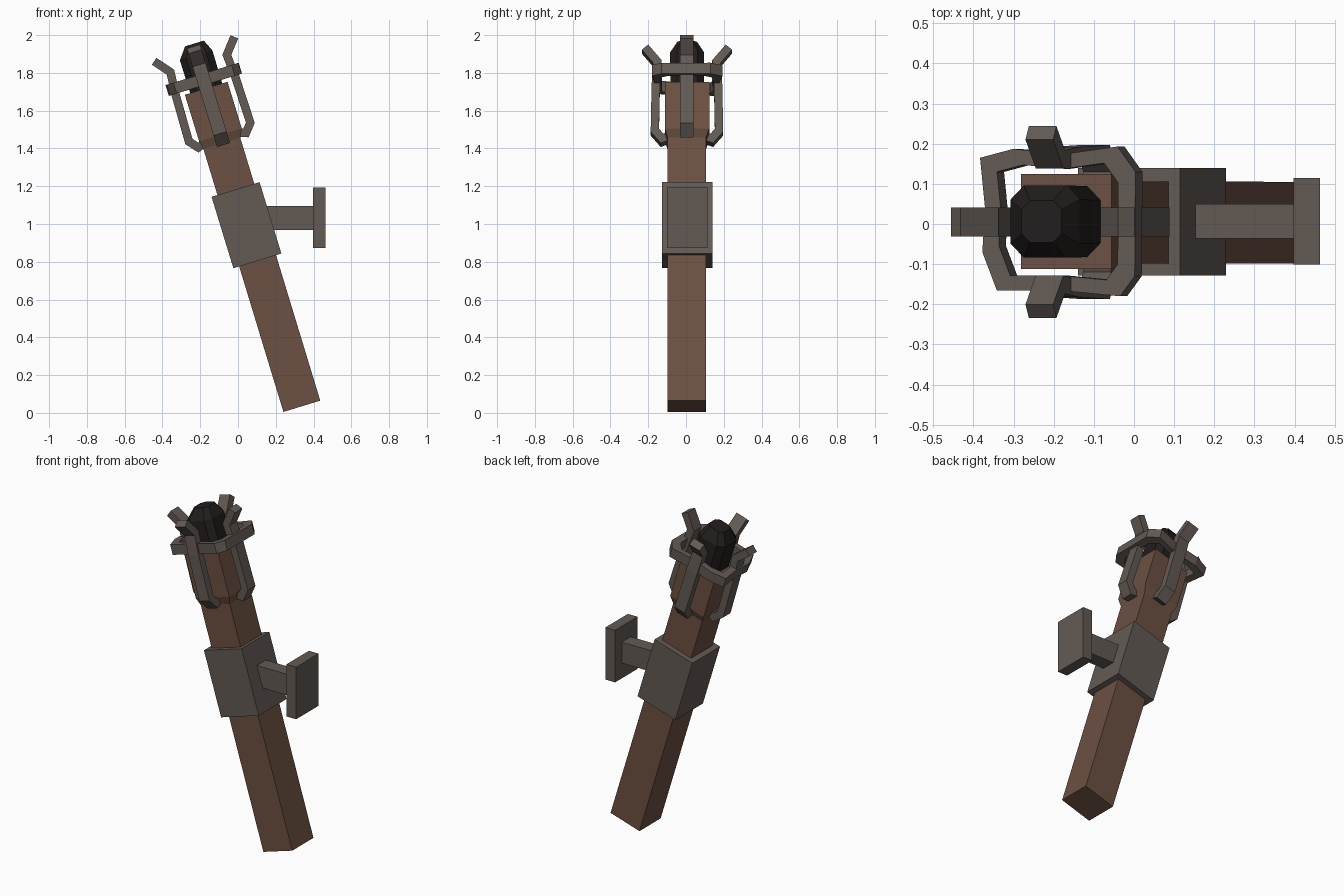
import bpy, bmesh, math
from mathutils import Matrix, Vector

if "Cube" in bpy.data.objects:
    bpy.data.objects.remove(bpy.data.objects["Cube"])

# Tilted frame: local z runs along the torch shaft, origin at its foot
TILT = Matrix.Translation((0.338, 0, 0.035)) @ Matrix.Rotation(math.radians(-17), 4, 'Y')
CV, CY = 0.008, 0.005  # centre of the torch head in the tilted frame


def material(name, rgb):
    m = bpy.data.materials.new(name)
    m.diffuse_color = (*rgb, 1)
    m.use_nodes = True
    m.node_tree.nodes["Principled BSDF"].inputs["Base Color"].default_value = m.diffuse_color
    return m


WOOD = material("wood", (0.15, 0.08, 0.055))
IRON = material("iron", (0.125, 0.102, 0.088))
COAL = material("coal", (0.016, 0.013, 0.012))


def finish(name, bm, mat, matrix=Matrix()):
    bmesh.ops.recalc_face_normals(bm, faces=bm.faces)
    me = bpy.data.meshes.new(name)
    bm.to_mesh(me)
    bm.free()
    me.materials.append(mat)
    ob = bpy.data.objects.new(name, me)
    ob.matrix_world = matrix
    bpy.context.collection.objects.link(ob)
    return ob


def loft(name, loops, mat, matrix=Matrix(), closed=False):
    """Skin equal-length loops of points; cap the ends or close into a ring."""
    bm = bmesh.new()
    rows = [[bm.verts.new(p) for p in lp] for lp in loops]
    pairs = list(zip(rows, rows[1:])) + ([(rows[-1], rows[0])] if closed else [])
    for a, b in pairs:
        for i in range(len(a)):
            j = (i + 1) % len(a)
            bm.faces.new((a[i], a[j], b[j], b[i]))
    if not closed:
        bm.faces.new(rows[0])
        bm.faces.new(rows[-1])
    return finish(name, bm, mat, matrix)


def box(name, lo, hi, mat, matrix=Matrix()):
    lo, hi = Vector(lo), Vector(hi)
    bm = bmesh.new()
    bmesh.ops.create_cube(bm, size=1, matrix=Matrix.Translation((lo + hi) / 2)
                          @ Matrix.Diagonal((*(hi - lo), 1)))
    return finish(name, bm, mat, matrix)


def chamfered(h, c, w, x=0.0, y=0.0):
    """Square of half size h with corners cut by c, at height w."""
    k = h - c
    pts = [(h, k), (k, h), (-k, h), (-h, k), (-h, -k), (-k, -h), (k, -h), (h, -k)]
    return [(x + a, y + b, w) for a, b in pts]


def square(h, w, x, y):
    return [(x + a * h, y + b * h, w) for a, b in ((1, 1), (-1, 1), (-1, -1), (1, -1))]


# Wooden shaft with a slightly thicker head
loft("shaft", [square(0.102, 0, 0, 0.003), square(0.102, 1.455, 0.002, 0.004),
               square(0.118, 1.5, CV, 0.006), square(0.118, 1.758, CV, 0.006)], WOOD, TILT)

# Burnt coal at the top
loft("coal", [chamfered(0.088, 0.035, 1.70, CV, 0.006), chamfered(0.09, 0.035, 1.94, CV, 0.006),
              chamfered(0.052, 0.022, 2.003, 0.018, 0.006)], COAL, TILT)

# Iron sleeve, arm and wall plate
box("sleeve", (-0.133, -0.128, 0.805), (0.133, 0.139, 1.2), IRON, TILT)
box("wall_arm", (0.10, -0.036, 0.967), (0.41, 0.05, 1.095), IRON)
box("wall_plate", (0.398, -0.101, 0.874), (0.463, 0.115, 1.192), IRON)

# Hand-forged, uneven cage ring
outline = [(-.193, .165), (-.107, .187), (.03, .175), (.165, .193), (.212, .13), (.21, -.13),
           (.172, -.18), (.02, -.166), (-.149, -.166), (-.187, -.07), (-.18, .04)]


def ring_loop(s, w):
    return [(CV + (a - CV) * s, CY + (b - CY) * s, w) for a, b in outline]


loft("cage_ring", [ring_loop(1, 1.777), ring_loop(1, 1.837), ring_loop(0.78, 1.837),
                   ring_loop(0.78, 1.777)], IRON, TILT, closed=True)

# Four bent cage prongs: a flat bar swept along a (radius, height) path
path = [Vector(p) for p in ((.09, 1.485), (.132, 1.47), (.170, 1.515),
                            (.165, 1.77), (.156, 1.895), (.222, 1.975))]
sections = []
for i, p in enumerate(path):
    d0 = (p - path[max(i - 1, 0)]).normalized()
    d1 = (path[min(i + 1, len(path) - 1)] - p).normalized()
    d = (d0 + d1).normalized()
    n = Vector((-d.y, d.x))
    t = 0.022 / max(0.7, n.dot(Vector((-d1.y, d1.x))) if d1.length else 1)
    a, b = p + n * t, p - n * t
    sections.append([(a.x, -.036, a.y), (a.x, .036, a.y), (b.x, .036, b.y), (b.x, -.036, b.y)])
for k in range(4):
    turn = Matrix.Translation((CV, CY, 0)) @ Matrix.Rotation(k * math.pi / 2, 4, 'Z')
    loft(f"cage_prong_{k + 1}", sections, IRON, TILT @ turn)
